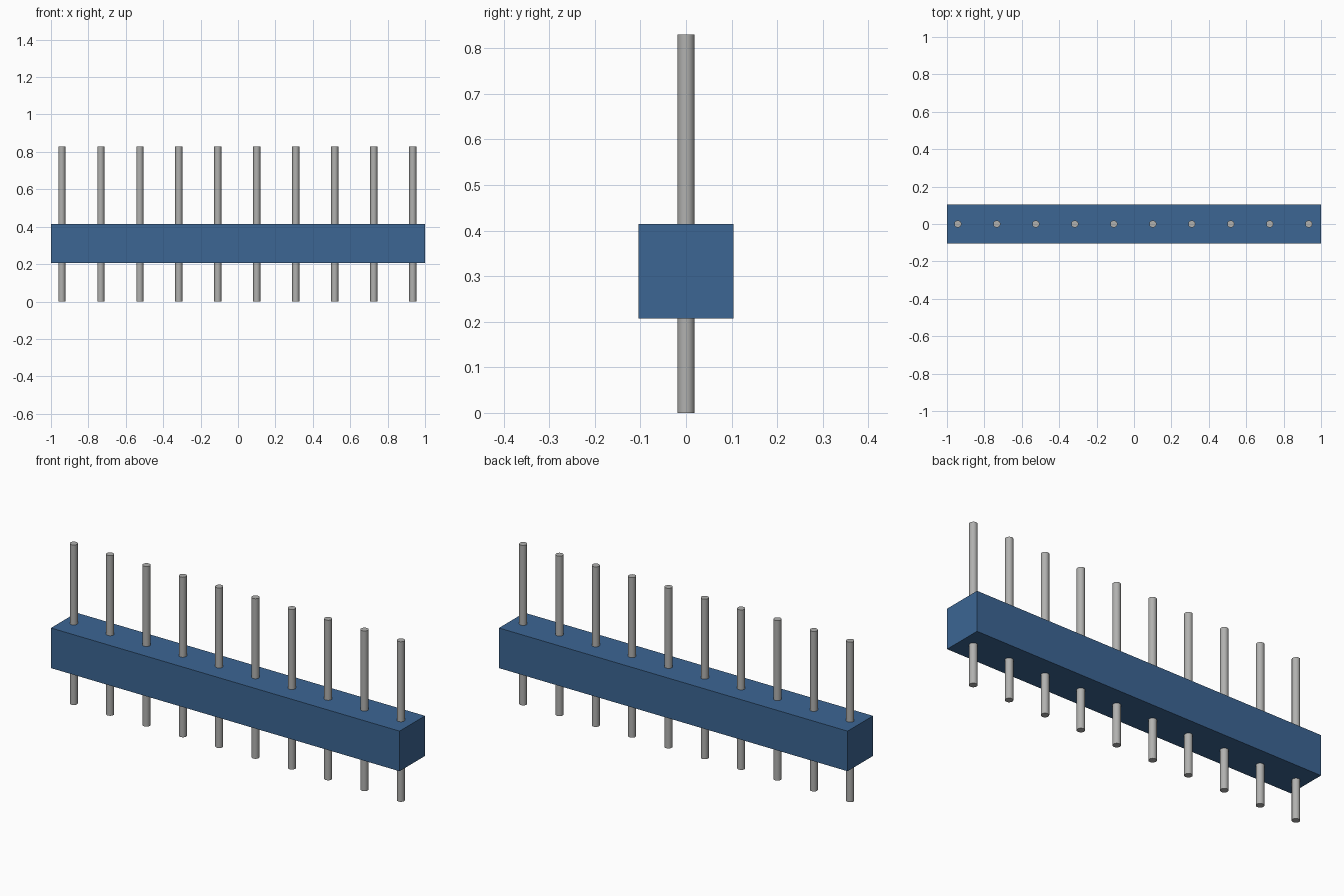
import bpy
import math

default = bpy.data.objects.get("Cube")
if default:
    bpy.data.objects.remove(default, do_unlink=True)


def material(name, rgb):
    mat = bpy.data.materials.new(name)
    mat.use_nodes = True
    mat.diffuse_color = (*rgb, 1)
    mat.node_tree.nodes["Principled BSDF"].inputs["Base Color"].default_value = (*rgb, 1)
    return mat


BLUE = material("blue plastic", (0.045, 0.133, 0.296))
GREY = material("grey metal", (0.44, 0.44, 0.43))

HEIGHT = 0.83               # full pin length
BODY = 0.208                # body width and height
BODY_BOTTOM = 0.207
PIN_COUNT = 10
PIN_PITCH = 0.2085
PIN_RADIUS = 0.019
FIRST_PIN = -0.942

# Plastic body: one long square bar
bpy.ops.mesh.primitive_cube_add(size=1, location=(0, 0, BODY_BOTTOM + BODY / 2))
body = bpy.context.object
body.name = "body"
body.scale = (2, BODY, BODY)
bpy.ops.object.transform_apply(location=False, rotation=False, scale=True)
body.data.materials.append(BLUE)

# Row of round pins running through the body
for i in range(PIN_COUNT):
    bpy.ops.mesh.primitive_cylinder_add(
        vertices=24, radius=PIN_RADIUS, depth=HEIGHT,
        location=(FIRST_PIN + i * PIN_PITCH, 0, HEIGHT / 2))
    pin = bpy.context.object
    pin.name = f"pin_{i + 1}"
    pin.data.materials.append(GREY)
    bpy.ops.object.shade_smooth_by_angle(angle=math.radians(30))
